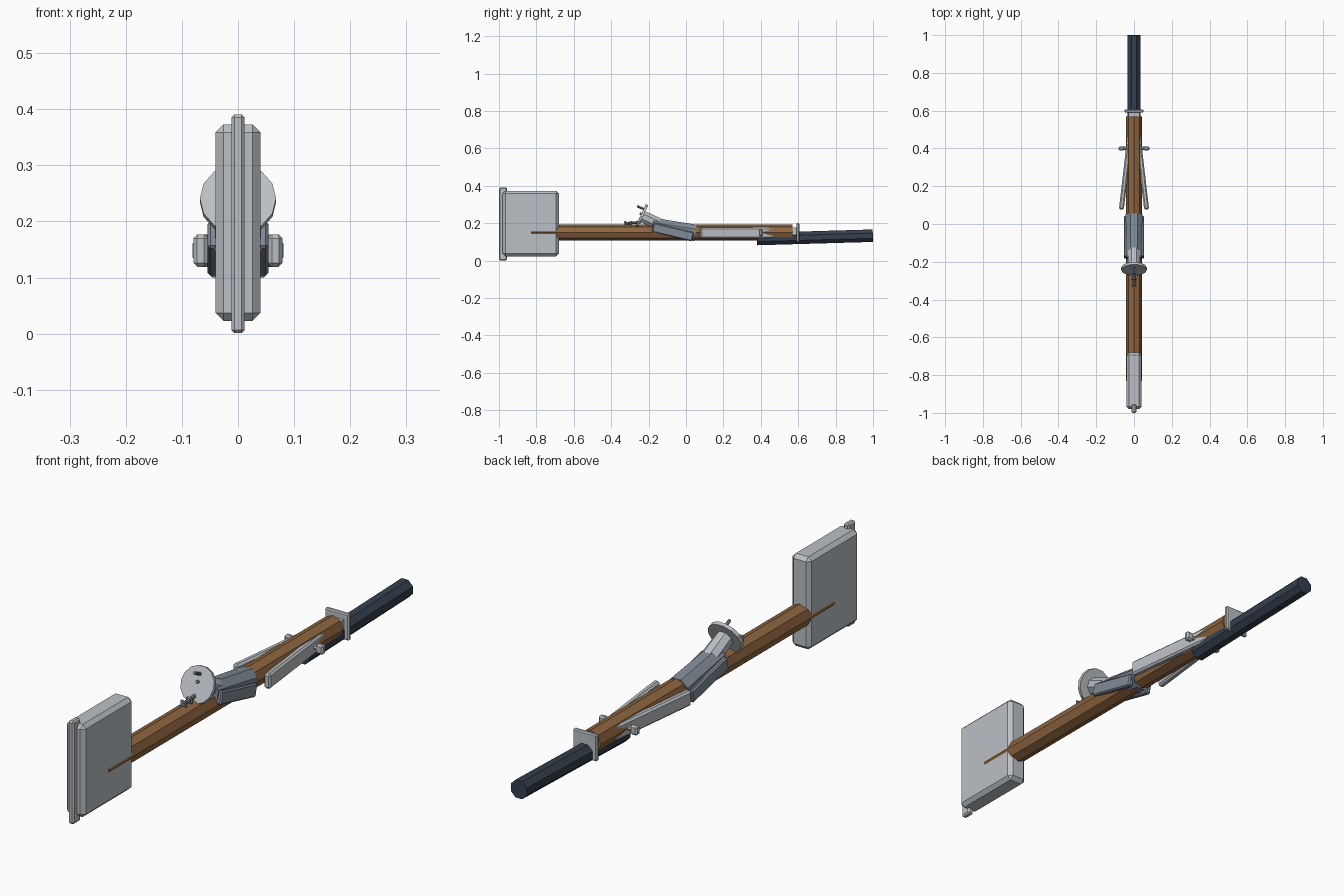
import bpy
import bmesh
from math import pi
from mathutils import Vector, Matrix

if "Cube" in bpy.data.objects:
    bpy.data.objects.remove(bpy.data.objects["Cube"])


def material(name, rgb):
    m = bpy.data.materials.new(name)
    m.use_nodes = True
    m.diffuse_color = (*rgb, 1)
    m.node_tree.nodes["Principled BSDF"].inputs["Base Color"].default_value = (*rgb, 1)
    return m


WOOD = material("brown wood", (0.27, 0.13, 0.05))
STEEL = material("light steel", (0.5, 0.53, 0.56))
BLUE = material("blue grey steel", (0.22, 0.26, 0.31))
DARK = material("dark grip", (0.035, 0.05, 0.075))


def finish(bm, name, mat, bevel=0):
    mesh = bpy.data.meshes.new(name)
    bmesh.ops.recalc_face_normals(bm, faces=bm.faces)
    bm.to_mesh(mesh)
    bm.free()
    mesh.materials.append(mat)
    obj = bpy.data.objects.new(name, mesh)
    bpy.context.collection.objects.link(obj)
    if bevel:
        mod = obj.modifiers.new("Bevel", 'BEVEL')
        mod.width = bevel
        mod.segments = 1
    return obj


def box(name, center, size, mat, bevel=0, rot_x=0, rot_z=0):
    bm = bmesh.new()
    m = (Matrix.Translation(center) @ Matrix.Rotation(rot_z, 4, 'Z')
         @ Matrix.Rotation(rot_x, 4, 'X') @ Matrix.Diagonal((*size, 1)))
    bmesh.ops.create_cube(bm, size=1, matrix=m)
    return finish(bm, name, mat, bevel)


def tube(name, start, end, r1, r2, mat, sides=8, turn=0):
    # Faceted rod between two points
    a, b = Vector(start), Vector(end)
    m = (Matrix.Translation((a + b) / 2) @ (b - a).to_track_quat('Z', 'X').to_matrix().to_4x4()
         @ Matrix.Rotation(turn, 4, 'Z'))
    bm = bmesh.new()
    bmesh.ops.create_cone(bm, cap_ends=True, segments=sides, radius1=r1, radius2=r2,
                          depth=(b - a).length, matrix=m)
    return finish(bm, name, mat)


# Wooden shaft, heavy block at the front and the strip around its face
tube("shaft", (0, -0.83, 0.15), (0, 0.57, 0.15), 0.043, 0.043, WOOD)
box("head_block", (0, -0.83, 0.198), (0.08, 0.30, 0.35), STEEL, 0.014)
box("face_strip", (0, -0.978, 0.196), (0.024, 0.044, 0.39), STEEL, 0.006)

# Rear grip and collar
tube("grip", (0, 0.38, 0.115), (0, 0.999, 0.133), 0.036, 0.036, DARK, turn=pi / 8)
box("collar_plate", (0, 0.598, 0.15), (0.1, 0.016, 0.1), STEEL, 0.004)
box("collar_neck", (0, 0.58, 0.153), (0.06, 0.03, 0.046), STEEL)

# Slanted sleeve wrapped around the shaft
tube("sleeve", (0, -0.18, 0.188), (0, 0.05, 0.148), 0.044, 0.048, BLUE, turn=pi / 8)

# Parts repeated on both sides
for side, label in ((1, "left"), (-1, "right")):
    box(label + "_wing", (side * 0.044, 0.275, 0.148), (0.026, 0.4, 0.058),
        STEEL, 0.007, rot_z=side * 0.115)
    box(label + "_peg", (side * 0.066, 0.4, 0.148), (0.03, 0.022, 0.036), STEEL, 0.006)
    tube(label + "_peg_stem", (side * 0.02, 0.4, 0.148), (side * 0.06, 0.4, 0.148),
         0.009, 0.009, STEEL)
    box(label + "_sleeve_cheek", (side * 0.043, -0.07, 0.152), (0.022, 0.22, 0.05),
        BLUE, 0.005, rot_x=-0.23)

# Neck, round flange and its pins, leaning up to the front
axis = Vector((0, -0.9, 0.43)).normalized()
flange = Vector((0, -0.237, 0.238))
tube("neck", flange - axis * 0.11, flange, 0.036, 0.034, STEEL, turn=pi / 8)
tube("flange", flange - axis * 0.007, flange + axis * 0.007, 0.068, 0.068, STEEL, 14)
up = Vector((0, 0.43, 0.9))
pin = flange + up * 0.038
tube("upper_pin", pin, pin + axis * 0.045, 0.006, 0.006, BLUE)
tube("center_pin", flange + up * 0.01, flange + up * 0.01 + axis * 0.015, 0.006, 0.006, BLUE)

# Small fastener lying above the shaft
tube("fastener_rod", (0, -0.33, 0.199), (0, -0.24, 0.205), 0.007, 0.007, BLUE)
for i, y in enumerate((-0.325, -0.292)):
    box("fastener_ring_%d" % (i + 1), (0, y, 0.2), (0.026, 0.009, 0.026), BLUE, 0.004)
